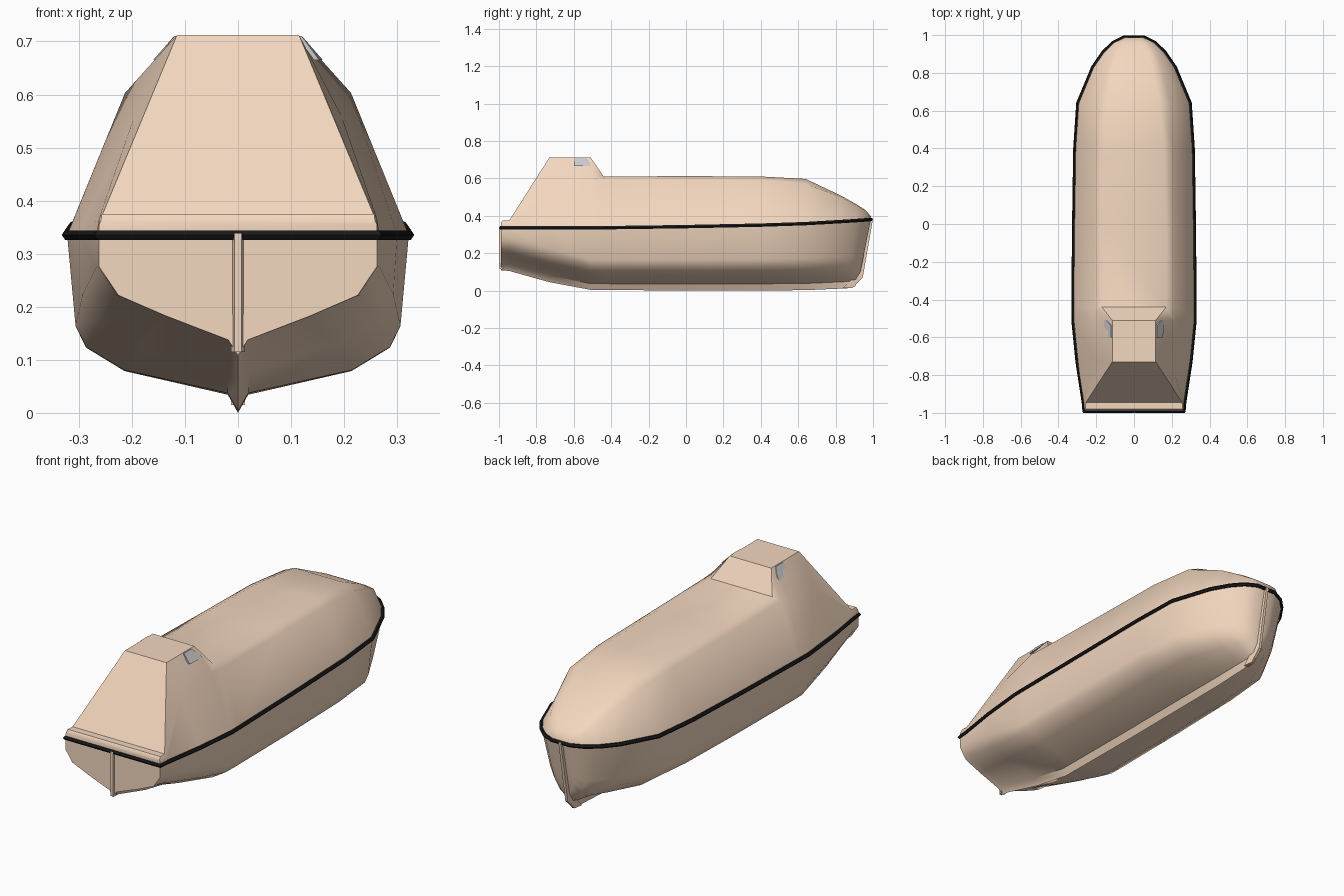
import bpy, bmesh
from mathutils import Vector

if "Cube" in bpy.data.objects:
    bpy.data.objects.remove(bpy.data.objects["Cube"])

# Stations: y, gunwale half width, gunwale z, shoulder x, shoulder z, roof edge x, roof z
STATIONS = [
    (-.99, .262, .335, .262, .355, .258, .362),
    (-.98, .264, .335, .262, .366, .257, .375),
    (-.945, .267, .335, .262, .366, .255, .375),
    (-.73, .30, .335, .195, .56, .115, .712),
    (-.51, .322, .335, .213, .603, .115, .712),
    (-.44, .322, .336, .213, .598, .17, .61),
    (0, .318, .342, .21, .592, .17, .612),
    (.40, .312, .35, .207, .588, .16, .61),
    (.64, .296, .358, .195, .57, .135, .597),
    (.83, .217, .369, .145, .50, .095, .507),
    (.91, .162, .374, .115, .455, .075, .462),
    (.96, .11, .378, .08, .425, .05, .43),
    (.988, .052, .38, .045, .393, .03, .398),
]
KEEL = [(-.99, .108), (-.945, .105), (-.73, .045), (-.51, .004), (0, 0),
        (.64, .002), (.91, .012), (.96, .02), (.988, .06)]
# Hull section as (fraction of width, fraction of height)
MID = [(1, 1), (.95, .48), (.89, .36), (.67, .23), (.06, .10), (0, 0)]
STERN = [(1, 1), (1, .74), (.86, .5), (.52, .33), (.07, .13), (0, 0)]


def material(name, color):
    m = bpy.data.materials.new(name)
    m.diffuse_color = (*color, 1)
    m.use_nodes = True
    m.node_tree.nodes["Principled BSDF"].inputs["Base Color"].default_value = m.diffuse_color
    return m


SHELL = material("shell", (.90, .68, .52))
BLACK = material("rubber", (.01, .01, .01))


def make(name, verts, faces, mat=None, smooth=None):
    me = bpy.data.meshes.new(name)
    bm = bmesh.new()
    vs = [bm.verts.new(v) for v in verts]
    for f in faces:
        bm.faces.new([vs[i] for i in f])
    bmesh.ops.remove_doubles(bm, verts=bm.verts, dist=1e-5)
    bmesh.ops.recalc_face_normals(bm, faces=bm.faces)
    bm.to_mesh(me)
    bm.free()
    ob = bpy.data.objects.new(name, me)
    bpy.context.collection.objects.link(ob)
    if mat:
        me.materials.append(mat)
    if smooth:
        bpy.context.view_layer.objects.active = ob
        ob.select_set(True)
        bpy.ops.object.shade_smooth_by_angle(angle=smooth)
        ob.select_set(False)
    return ob


def loft(name, rings, mat, closed=False, smooth=None):
    """Skin equal-length rings; closed joins last ring to first, otherwise cap ends."""
    n, m = len(rings[0]), len(rings)
    verts = [v for r in rings for v in r]
    faces = []
    for i in range(m if closed else m - 1):
        a, b = i * n, (i + 1) % m * n
        faces += [(a + j, a + (j + 1) % n, b + (j + 1) % n, b + j) for j in range(n)]
    if not closed:
        faces += [range(n), range((m - 1) * n, m * n)]
    return make(name, verts, faces, mat, smooth)


def interp(table, y):
    for (y0, a), (y1, b) in zip(table, table[1:]):
        if y <= y1:
            return a + (b - a) * (y - y0) / (y1 - y0)
    return table[-1][1]


def mirrored(half):
    """Section from starboard to port; a centre point is not repeated."""
    return half + [(-x, y, z) for x, y, z in reversed(half) if x > 0]


# Hull: section blends to the stern shape aft, tapers and rakes at the bow
rings = []
for y, w, sheer, *_ in STATIONS:
    t = min(1, max(0, (-y - .5) / .45))
    b = max(0, (y - .6) / .4)
    k = interp(KEEL, y)
    half = []
    for (ax, az), (bx, bz) in zip(MID, STERN):
        fx, fz = ax + (bx - ax) * t, az + (bz - az) * t
        half.append((fx * w * (1 - .35 * b * (1 - fz)),
                     y - .065 * b * (1 - fz), k + (sheer - k) * fz))
    rings.append(mirrored(half))
loft("hull", rings, SHELL, smooth=.75)

# Canopy with the raised steering tower aft
rings = [mirrored([(w, y, s), (sx, y, sz), (tx, y, tz)])
         for y, w, s, sx, sz, tx, tz in STATIONS]
loft("canopy", rings, SHELL, smooth=.75)

# Rubber fender around the gunwale, diamond section, mitred corners
path = [Vector((w, y, s)) for y, w, s, *_ in STATIONS]
path += [Vector((-p.x, p.y, p.z)) for p in reversed(path)]
rings = []
for i, p in enumerate(path):
    q, r = path[i - 1], path[(i + 1) % len(path)]
    n1 = Vector((p.y - q.y, q.x - p.x, 0)).normalized()
    n2 = Vector((r.y - p.y, p.x - r.x, 0)).normalized()
    n = (n1 + n2) / (1 + n1.dot(n2))
    up = Vector((0, 0, .009))
    rings.append([p + n * .010, p + n * .004 + up, p - n * .01 + up,
                  p - n * .01 - up, p + n * .004 - up])
loft("gunwale_fender", rings, BLACK, closed=True)


# Stem and stern posts: narrow ridges on the centreline
def post(name, pts, depth):
    loft(name, [[(-.013, y - depth, z), (-.007, y, z), (.007, y, z), (.013, y - depth, z)]
                for y, z in pts], SHELL)


post("stern_post", [(-1, .338), (-1, .2), (-.998, .115)], -.02)
post("bow_stem", [(1, .385), (.945, .07), (.89, .015)], .05)

# Tower side windows, lying on the sloped tower sides
outline = [(-.6, .71), (-.6, .665), (-.51, .665), (-.51, .68), (-.54, .71)]
for side, label in ((1, "right"), (-1, "left")):
    ring_out, ring_in = [], []
    for y, z in outline:
        slope = .53 + (.87 - .53) * (y + .73) / .22
        x = .115 + (.712 - z) * slope
        ring_out.append((side * (x + .004), y, z))
        ring_in.append((side * (x - .006), y, z))
    loft("window_" + label, [ring_in, ring_out], None)
